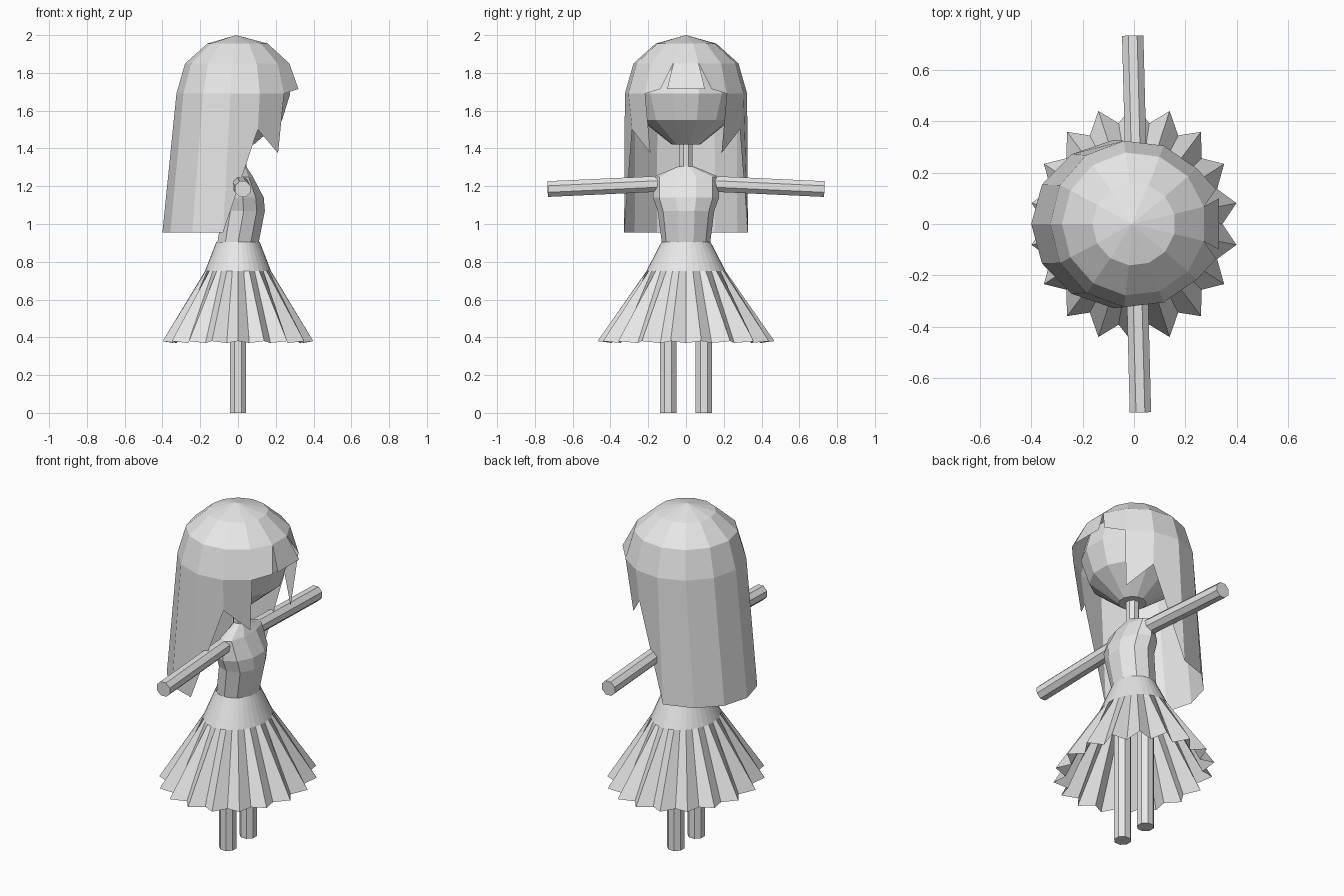
import bpy, math
from mathutils import Vector

if "Cube" in bpy.data.objects:
    bpy.data.objects.remove(bpy.data.objects["Cube"])

grey = bpy.data.materials.new("plain grey")
grey.diffuse_color = (0.8, 0.8, 0.8, 1)
grey.use_nodes = True
grey.node_tree.nodes["Principled BSDF"].inputs["Base Color"].default_value = grey.diffuse_color


def make(name, verts, faces):
    me = bpy.data.meshes.new(name)
    me.from_pydata([tuple(v) for v in verts], [], faces)
    me.materials.append(grey)
    ob = bpy.data.objects.new(name, me)
    bpy.context.collection.objects.link(ob)
    return ob


def bridge(n, rows):
    """Quads joining consecutive closed rings of n points."""
    return [(r * n + i, r * n + (i + 1) % n, (r + 1) * n + (i + 1) % n, (r + 1) * n + i)
            for r in range(rows - 1) for i in range(n)]


def loft(name, n, rings, cap=True):
    """Closed stack of ellipses: (z, centre x, radius x, radius y), bottom to top."""
    verts = []
    for z, cx, rx, ry in rings:
        for i in range(n):
            a = 2 * math.pi * (i + 0.5) / n
            verts.append((cx + rx * math.cos(a), ry * math.sin(a), z))
    faces = bridge(n, len(rings))
    if cap:
        faces += [tuple(reversed(range(n))), tuple(range(len(verts) - n, len(verts)))]
    return make(name, verts, faces)


def rod(name, start, end, r, n=8):
    """Straight limb between two points."""
    start, end = Vector(start), Vector(end)
    q = (end - start).to_track_quat('Z', 'Y')
    verts = []
    for p in (start, end):
        for i in range(n):
            a = 2 * math.pi * (i + 0.5) / n
            verts.append(p + q @ Vector((r * math.cos(a), r * math.sin(a), 0)))
    make(name, verts, bridge(n, 2) + [tuple(reversed(range(n))), tuple(range(n, 2 * n))])


# Limbs and neck
for side, tip_x in ((1, -0.005), (-1, 0.025)):
    tag = "left" if side > 0 else "right"
    rod(tag + "_arm", (0.01, 0.15 * side, 1.212), (tip_x, 0.732 * side, 1.185), 0.045)
    rod(tag + "_leg", (0, 0.095 * side, 0), (0, 0.095 * side, 0.85), 0.047)
rod("neck", (0.01, 0, 1.27), (0.01, 0, 1.45), 0.037)

# Body and head
loft("torso", 10, [(0.9, 0, 0.115, 0.128), (1.07, 0.03, 0.118, 0.15), (1.14, 0.025, 0.117, 0.175),
                   (1.25, 0.02, 0.062, 0.175), (1.305, 0.015, 0.03, 0.04)])
loft("head", 13, [(1.42, 0.01, 0.075, 0.075), (1.55, 0.0, 0.24, 0.24),
                  (1.69, 0.0, 0.285, 0.285), (1.82, 0.0, 0.25, 0.25)])

# Pleated skirt: smooth yoke, then zigzag hem
PLEATS = 18
n = PLEATS * 2
verts = []
for z, rx, ry, fold, dz in ((0.905, 0.115, 0.13, 1, 0), (0.75, 0.175, 0.21, 1, 0),
                            (0.38, 0.405, 0.468, 0.85, -0.01)):
    for i in range(n):
        a = 2 * math.pi * (i + 1) / n
        valley = i % 2
        k = fold if valley else 1
        verts.append((rx * k * math.cos(a), ry * k * math.sin(a), z + (dz if valley else 0)))
faces = []
for r in range(2):
    for i in range(n):
        j = (i + 1) % n
        a, b, c, d = r * n + i, r * n + j, (r + 1) * n + j, (r + 1) * n + i
        faces.append((d, c, b, a))
make("skirt", verts, faces)

# Hair: domed crown of 13 panels, column 0 and 12 flank the fringe
N = 13
ang = [2 * math.pi * (i + 0.5) / N for i in range(N)]
verts = [Vector((-0.01, 0, 2.0))]
for z, r in ((1.955, 0.162), (1.85, 0.28), (1.69, 0.326)):
    verts += [Vector((r * math.cos(a), r * math.sin(a), z)) for a in ang]
faces = [(0, 1 + i, 1 + (i + 1) % N) for i in range(N)]
faces += [(1 + i, 1 + N + i, 1 + N + (i + 1) % N, 1 + (i + 1) % N) for i in range(N)]
r2, r3 = 1 + N, 1 + 2 * N
# side and back panels down to the widest ring
faces += [(r2 + i, r3 + i, r3 + i + 1, r2 + i + 1) for i in range(1, N - 2)]

# hanging lengths: side lock tip, notch, then the long back curtain
low = len(verts)
for i, a in enumerate(ang):
    k = min(i, N - 1 - i)
    s = 1 if a < math.pi else -1
    if k <= 1:
        verts.append(Vector((0.212, 0.188 * s, 1.375)))
    elif k == 2:
        verts.append(Vector((0.105, 0.285 * s, 1.5)))
    else:
        verts.append(Vector((-0.035 + 0.365 * math.cos(a), 0.33 * math.sin(a), 0.955)))
faces += [(r3 + i, low + i, low + i + 1, r3 + i + 1) for i in range(1, N - 2)]

# fringe: centre panel and two side panels parted by narrow slits
f = len(verts)
verts += [Vector((0.33, -0.1, 1.715)), Vector((0.33, 0.1, 1.715)),
          Vector((0.32, 0.135, 1.715)), Vector((0.32, -0.135, 1.715))]
faces += [(r2 + N - 1, f, f + 1, r2),
          (r2, f + 2, r3 + 1, r2 + 1),
          (r2 + N - 2, r3 + N - 2, f + 3, r2 + N - 1)]
make("hair", verts, faces)
